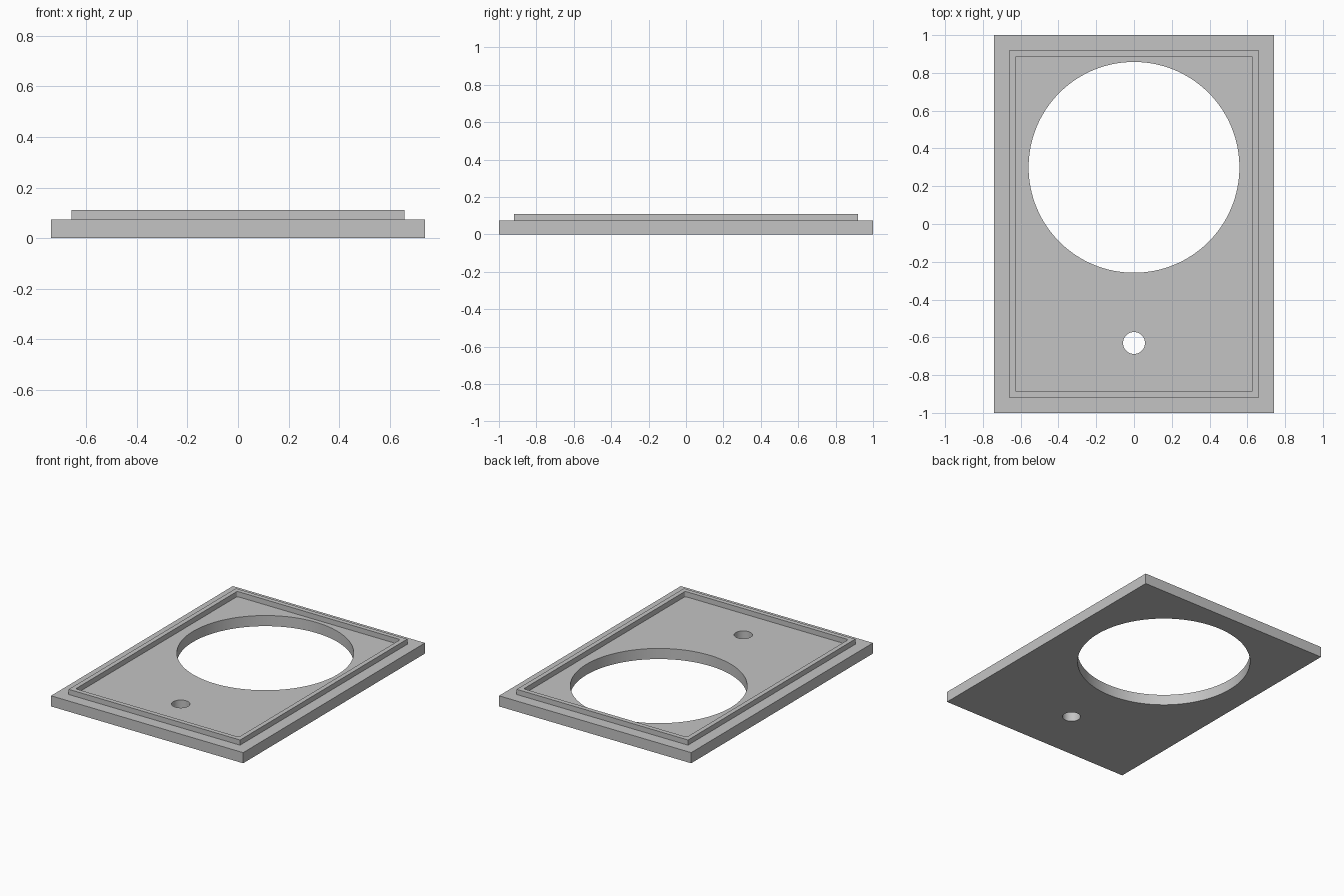
import bpy
import bmesh
import math

default = bpy.data.objects.get("Cube")
if default:
    bpy.data.objects.remove(default, do_unlink=True)

PLATE_TOP = 0.074
RIM_TOP = 0.11

grey = bpy.data.materials.new("plain_grey")
grey.use_nodes = True
colour = (0.55, 0.55, 0.55, 1)
grey.diffuse_color = colour
grey.node_tree.nodes["Principled BSDF"].inputs["Base Color"].default_value = colour


def make_object(name, bm):
    mesh = bpy.data.meshes.new(name)
    bm.to_mesh(mesh)
    bm.free()
    obj = bpy.data.objects.new(name, mesh)
    bpy.context.collection.objects.link(obj)
    mesh.materials.append(grey)
    return obj


def block(name, half_x, half_y, low, high, corner=0):
    """Box centred in plan, with optional rounded upright edges."""
    bm = bmesh.new()
    bmesh.ops.create_cube(bm, size=2)
    for v in bm.verts:
        v.co = (v.co.x * half_x, v.co.y * half_y, high if v.co.z > 0 else low)
    if corner:
        upright = [e for e in bm.edges if abs(e.verts[0].co.z - e.verts[1].co.z) > 0.01]
        bmesh.ops.bevel(bm, geom=upright, offset=corner, segments=4,
                        profile=0.5, affect='EDGES')
    return make_object(name, bm)


def drill(name, y, radius, sides):
    """Upright cylinder used to cut a round hole."""
    bm = bmesh.new()
    bmesh.ops.create_cone(bm, cap_ends=True, segments=sides,
                          radius1=radius, radius2=radius, depth=1)
    bmesh.ops.translate(bm, verts=bm.verts, vec=(0, y, 0))
    return make_object(name, bm)


def combine(target, tool, operation):
    """Apply a boolean and discard the tool."""
    tool.hide_render = True
    mod = target.modifiers.new("combine", 'BOOLEAN')
    mod.operation = operation
    mod.solver = 'EXACT'
    mod.object = tool
    bpy.ops.object.select_all(action='DESELECT')
    bpy.context.view_layer.objects.active = target
    target.select_set(True)
    bpy.ops.object.modifier_apply(modifier=mod.name)
    bpy.data.objects.remove(tool, do_unlink=True)


# Raised rim: square outside, slightly rounded inside corners
rim = block("rim", 0.66, 0.92, PLATE_TOP / 2, RIM_TOP)
combine(rim, block("recess_cutter", 0.628, 0.888, -0.5, 0.5, corner=0.01), 'DIFFERENCE')

# Base plate joined with the rim
plate = block("cover_plate", 0.74, 1.0, 0, PLATE_TOP)
combine(plate, rim, 'UNION')

# Large opening and small hole
combine(plate, drill("large_hole_cutter", 0.30, 0.558, 128), 'DIFFERENCE')
combine(plate, drill("small_hole_cutter", -0.63, 0.058, 48), 'DIFFERENCE')

bpy.ops.object.shade_smooth_by_angle(angle=math.radians(30))
